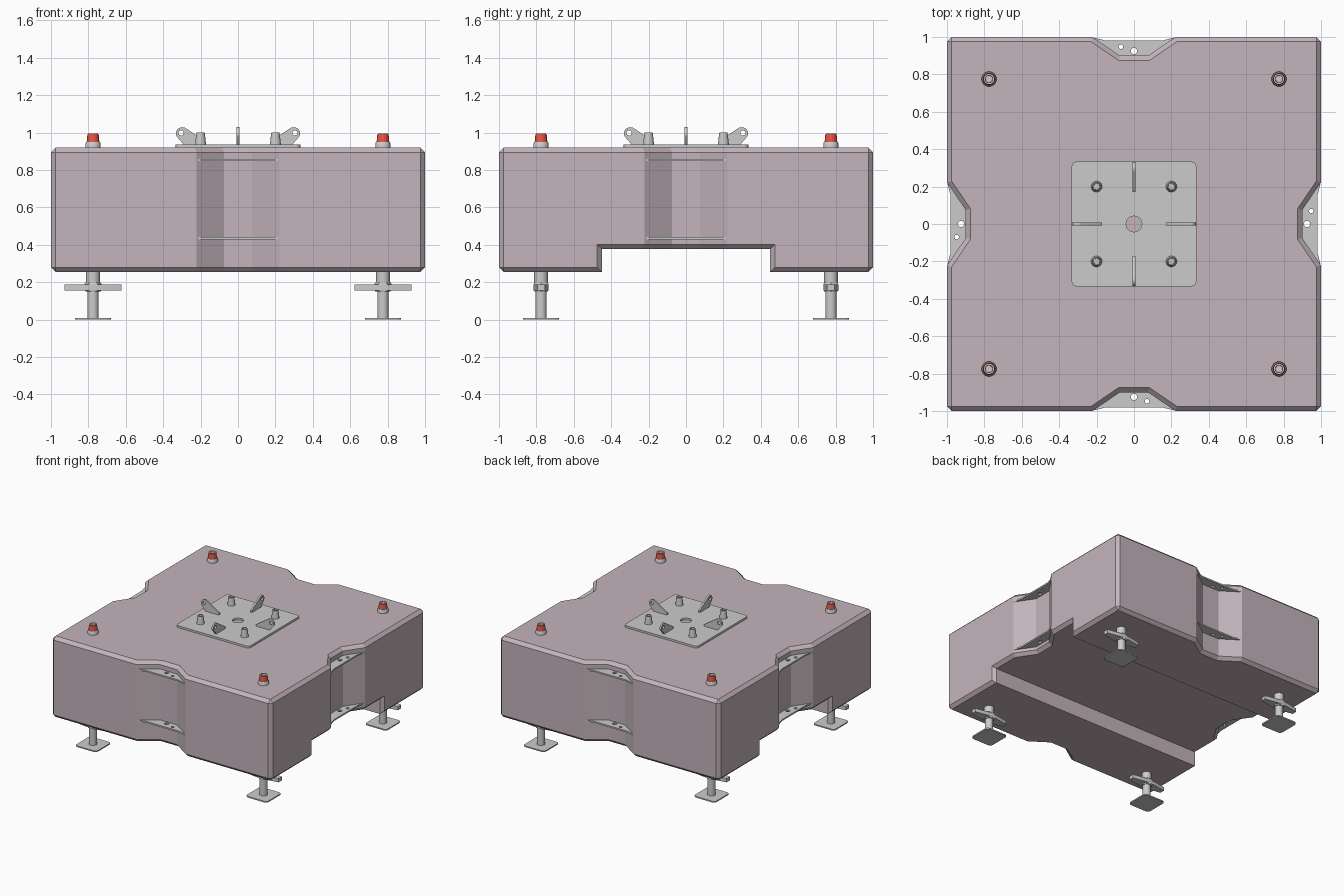
import bpy, bmesh
from math import pi, sin, cos, radians
from mathutils import Matrix, Vector

if "Cube" in bpy.data.objects:
    bpy.data.objects.remove(bpy.data.objects["Cube"])


def material(name, rgb):
    m = bpy.data.materials.new(name)
    m.diffuse_color = (*rgb, 1)
    m.use_nodes = True
    m.node_tree.nodes["Principled BSDF"].inputs["Base Color"].default_value = m.diffuse_color
    return m


concrete = material("concrete", (0.55, 0.457, 0.50))
red = material("red_plastic", (0.8, 0.09, 0.06))


def add(name, mesh, mat=None):
    ob = bpy.data.objects.new(name, mesh)
    bpy.context.collection.objects.link(ob)
    if mat:
        mesh.materials.append(mat)
    return ob


def evaluated_bmesh(ob):
    dg = bpy.context.evaluated_depsgraph_get()
    bm = bmesh.new()
    me = bpy.data.meshes.new_from_object(ob.evaluated_get(dg))
    bm.from_mesh(me)
    return bm


def smooth(bm, angle=35):
    for f in bm.faces:
        f.smooth = True
    for e in bm.edges:
        e.smooth = len(e.link_faces) == 2 and e.calc_face_angle(0) < radians(angle)


def arc(cx, cy, r, a0=0, a1=360, n=24):
    closed = abs(a1 - a0) == 360
    k = n if closed else n - 1
    return [(cx + r * cos(radians(a0 + (a1 - a0) * i / k)),
             cy + r * sin(radians(a0 + (a1 - a0) * i / k))) for i in range(n)]


def rounded_square(h, r):
    pts = []
    for i, (sx, sy) in enumerate([(1, 1), (-1, 1), (-1, -1), (1, -1)]):
        pts += arc(sx * (h - r), sy * (h - r), r, 90 * i, 90 * i + 90, 6)
    return pts


def flat_mesh(name, outlines, z0, z1):
    """Flat part from an outline followed by hole outlines, extruded z0..z1."""
    cu = bpy.data.curves.new(name, 'CURVE')
    cu.dimensions = '2D'
    cu.fill_mode = 'BOTH'
    cu.extrude = (z1 - z0) / 2
    for pts in outlines:
        sp = cu.splines.new('POLY')
        sp.points.add(len(pts) - 1)
        for p, (x, y) in zip(sp.points, pts):
            p.co = (x, y, 0, 1)
        sp.use_cyclic_u = True
    tmp = bpy.data.objects.new(name, cu)
    bpy.context.collection.objects.link(tmp)
    bm = evaluated_bmesh(tmp)
    bpy.data.objects.remove(tmp)
    bmesh.ops.translate(bm, verts=bm.verts, vec=(0, 0, (z0 + z1) / 2))
    bmesh.ops.remove_doubles(bm, verts=bm.verts, dist=1e-5)
    bmesh.ops.recalc_face_normals(bm, faces=bm.faces)
    smooth(bm)
    me = bpy.data.meshes.new(name)
    bm.to_mesh(me)
    return me


def lathe_mesh(name, profile, n=24):
    bm = bmesh.new()
    vs = [bm.verts.new((r, 0, z)) for r, z in profile]
    es = [bm.edges.new(p) for p in zip(vs, vs[1:])]
    bmesh.ops.spin(bm, geom=vs + es, axis=(0, 0, 1), cent=(0, 0, 0),
                   angle=2 * pi, steps=n)
    bmesh.ops.remove_doubles(bm, verts=bm.verts, dist=1e-5)
    bmesh.ops.recalc_face_normals(bm, faces=bm.faces)
    smooth(bm)
    me = bpy.data.meshes.new(name)
    bm.to_mesh(me)
    return me


# Ballast block: square plan with a notch in each side
def prism(name, pts, axis_from, axis_to):
    bm = bmesh.new()
    f = bm.faces.new([bm.verts.new((x, y, axis_from)) for x, y in pts])
    r = bmesh.ops.extrude_face_region(bm, geom=[f])
    top = [v for v in r['geom'] if isinstance(v, bmesh.types.BMVert)]
    bmesh.ops.translate(bm, verts=top, vec=(0, 0, axis_to - axis_from))
    bmesh.ops.recalc_face_normals(bm, faces=bm.faces)
    me = bpy.data.meshes.new(name)
    bm.to_mesh(me)
    return add(name, me)


side = [(-1, -1), (-0.222, -1), (-0.075, -0.9), (0.075, -0.9), (0.222, -1)]
outline = []
for k in range(4):
    rot = Matrix.Rotation(k * pi / 2, 2)
    outline += [tuple(rot @ Vector(p)) for p in side]
block = prism("ballast_block", outline, 0.255, 0.92)
block.data.materials.append(concrete)

# Fork channel through the underside
cutter = prism("channel_cutter", [(-1.2, -0.45), (1.2, -0.45), (1.2, 0.45), (-1.2, 0.45)],
               0.1, 0.378)
mod = block.modifiers.new("channel", 'BOOLEAN')
mod.operation, mod.solver, mod.object = 'DIFFERENCE', 'EXACT', cutter
bpy.context.view_layer.update()
bm = evaluated_bmesh(block)
block.modifiers.clear()
bpy.data.objects.remove(cutter)

# Chamfer around the outer walls only
bmesh.ops.remove_doubles(bm, verts=bm.verts, dist=1e-5)
bm.normal_update()
walls = {f for f in bm.faces if abs(f.normal.z) < 0.1 and not
         (abs(f.normal.y) > 0.99 and abs(f.calc_center_median().y) < 0.5)}
edges = []
for e in bm.edges:
    count = sum(f in walls for f in e.link_faces)
    if count == 1 or (count == 2 and e.calc_face_angle(0) > 1.2):
        edges.append(e)
bmesh.ops.bevel(bm, geom=edges, offset=0.025, segments=1, profile=0.5,
                affect='EDGES', clamp_overlap=True)
bm.to_mesh(block.data)

# Connector plates in the notches, two per side
ear = [[(-0.215, -0.997), (-0.15, -0.98), (0.15, -0.98), (0.215, -0.997),
        (0.075, -0.89), (-0.075, -0.89)],
       arc(0, -0.925, 0.017, n=16), arc(0.07, -0.948, 0.012, n=16)]
ear_mesh = flat_mesh("connector_plate", ear, -0.006, 0.006)
for z in (0.435, 0.853):
    for k in range(4):
        ob = add("connector_plate", ear_mesh)
        ob.location.z = z
        ob.rotation_euler.z = k * pi / 2

# Central mounting plate
add("mounting_plate", flat_mesh("mounting_plate",
    [rounded_square(0.333, 0.025), arc(0, 0, 0.042, n=32)], 0.918, 0.936))

# Lifting lugs standing on the plate
lug = [[(0.17, 0.93), (0.285, 0.93)] + arc(0.298, 0.995, 0.034, -25, 125, 12)
       + [(0.17, 0.952)], arc(0.304, 0.998, 0.014, n=16)]
lug_mesh = flat_mesh("lifting_lug", lug, -0.007, 0.007)
lug_mesh.transform(Matrix.Rotation(pi / 2, 4, 'X'))

# Conical sockets, levelling feet and corner caps
socket_mesh = lathe_mesh("socket", [(0.03, 0.93), (0.028, 0.95), (0.022, 1.0),
                                    (0.017, 1.0), (0.016, 0.94), (0, 0.94)])
foot_mesh = flat_mesh("foot_pad", [rounded_square(0.097, 0.025)], 0, 0.01)
rod_mesh = lathe_mesh("foot_rod", [(0, 0.005), (0.03, 0.005), (0.03, 0.2),
                                   (0.037, 0.2), (0.037, 0.27), (0, 0.27)])
nut_mesh = lathe_mesh("hand_nut", [(0, 0.15), (0.04, 0.15), (0.045, 0.157),
                                   (0.045, 0.193), (0.04, 0.2), (0, 0.2)], 6)
wing_mesh = flat_mesh("nut_handle", [[(-0.152, -0.02), (-0.04, -0.04), (0.04, -0.04),
                      (0.152, -0.02), (0.152, 0.02), (0.04, 0.04), (-0.04, 0.04),
                      (-0.152, 0.02)]], 0.157, 0.187)
collar_mesh = lathe_mesh("corner_collar", [(0.04, 0.91), (0.04, 0.944), (0.036, 0.95),
                         (0.027, 0.95), (0.027, 0.995), (0.02, 0.995), (0.018, 0.93), (0, 0.93)])
band_mesh = lathe_mesh("red_band", [(0.027, 0.949), (0.034, 0.949), (0.03, 0.992), (0.027, 0.994)])
band_mesh.materials.append(red)

for k in range(4):
    add("lifting_lug", lug_mesh).rotation_euler.z = k * pi / 2
for sx in (-1, 1):
    for sy in (-1, 1):
        add("socket", socket_mesh).location = (0.2 * sx, 0.2 * sy, 0)
        for me in (foot_mesh, rod_mesh, nut_mesh, wing_mesh, collar_mesh, band_mesh):
            add(me.name, me).location = (0.775 * sx, 0.775 * sy, 0)
